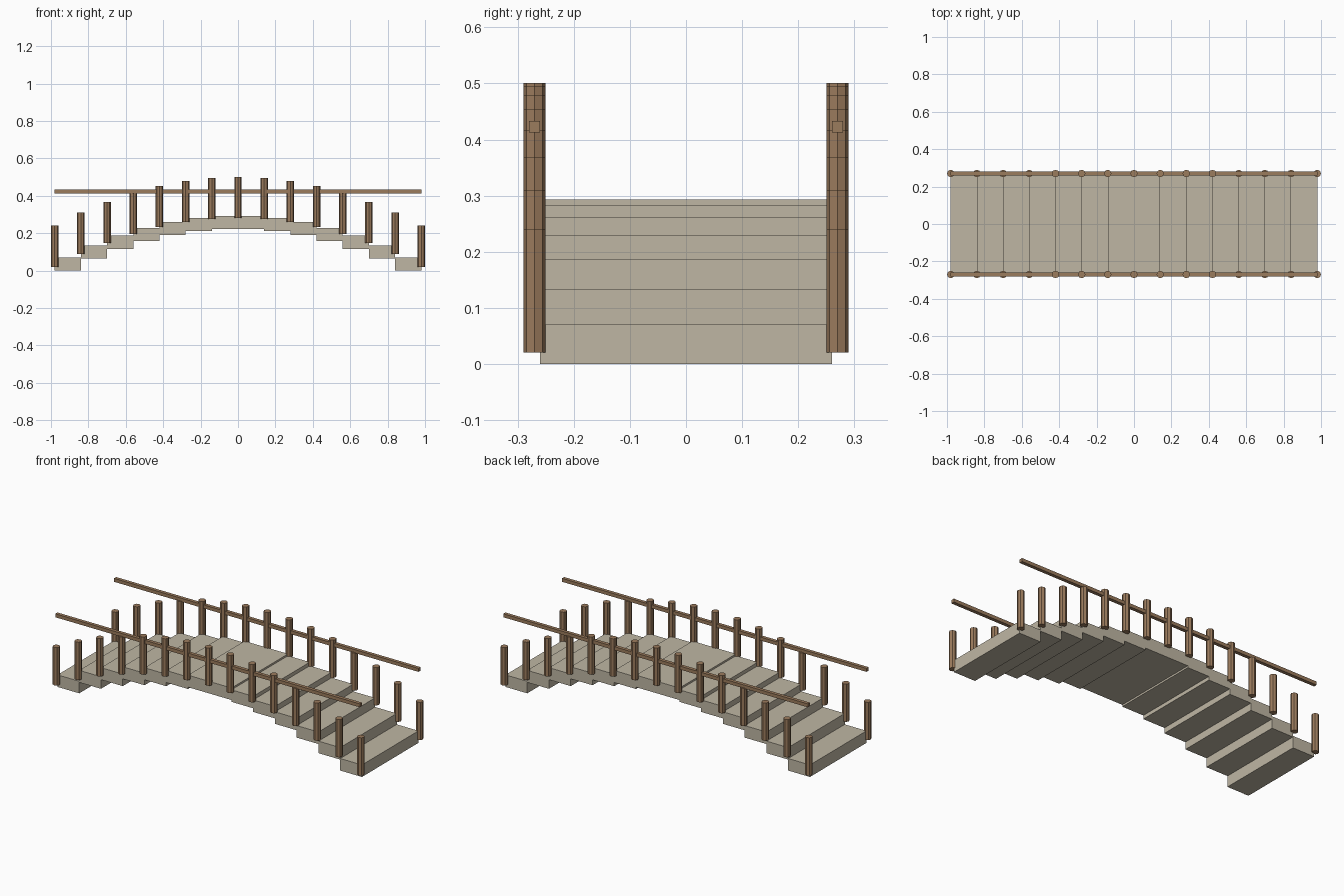
import bpy

if "Cube" in bpy.data.objects:
    bpy.data.objects.remove(bpy.data.objects["Cube"])

N = 14          # deck slabs
PITCH = 0.14    # slab length and post spacing
RISE = 0.271    # height of the parabolic arch


def material(name, color):
    m = bpy.data.materials.new(name)
    m.diffuse_color = (*color, 1)
    m.use_nodes = True
    m.node_tree.nodes["Principled BSDF"].inputs["Base Color"].default_value = m.diffuse_color
    return m


stone = material("stone", (0.52, 0.47, 0.37))
wood = material("wood", (0.33, 0.20, 0.11))


def arch(x, crown):
    return crown - RISE * x * x


def box(name, center, size, mat):
    bpy.ops.mesh.primitive_cube_add(size=1, location=center)
    ob = bpy.context.object
    ob.name = name
    ob.scale = size
    bpy.ops.object.transform_apply(location=False, rotation=False, scale=True)
    ob.data.materials.append(mat)


def post(name, x, y):
    bpy.ops.mesh.primitive_cylinder_add(
        vertices=8, radius=0.02, depth=0.22,
        location=(x, y, arch(x, 0.391)))
    ob = bpy.context.object
    ob.name = name
    ob.data.materials.append(wood)


# stepped deck slabs following the arch
for i in range(N):
    x = (i - (N - 1) / 2) * PITCH
    top = arch(x, 0.2945)
    box(f"deck_slab_{i + 1}", (x, 0, top - 0.035), (PITCH, 0.52, 0.07), stone)

# railing posts and straight handrails on both sides
for side, y in (("front", -0.27), ("back", 0.27)):
    for i in range(N + 1):
        post(f"{side}_post_{i + 1}", (i - N / 2) * PITCH, y)
    box(f"{side}_handrail", (0, y, 0.423), (N * PITCH, 0.02, 0.02), wood)
